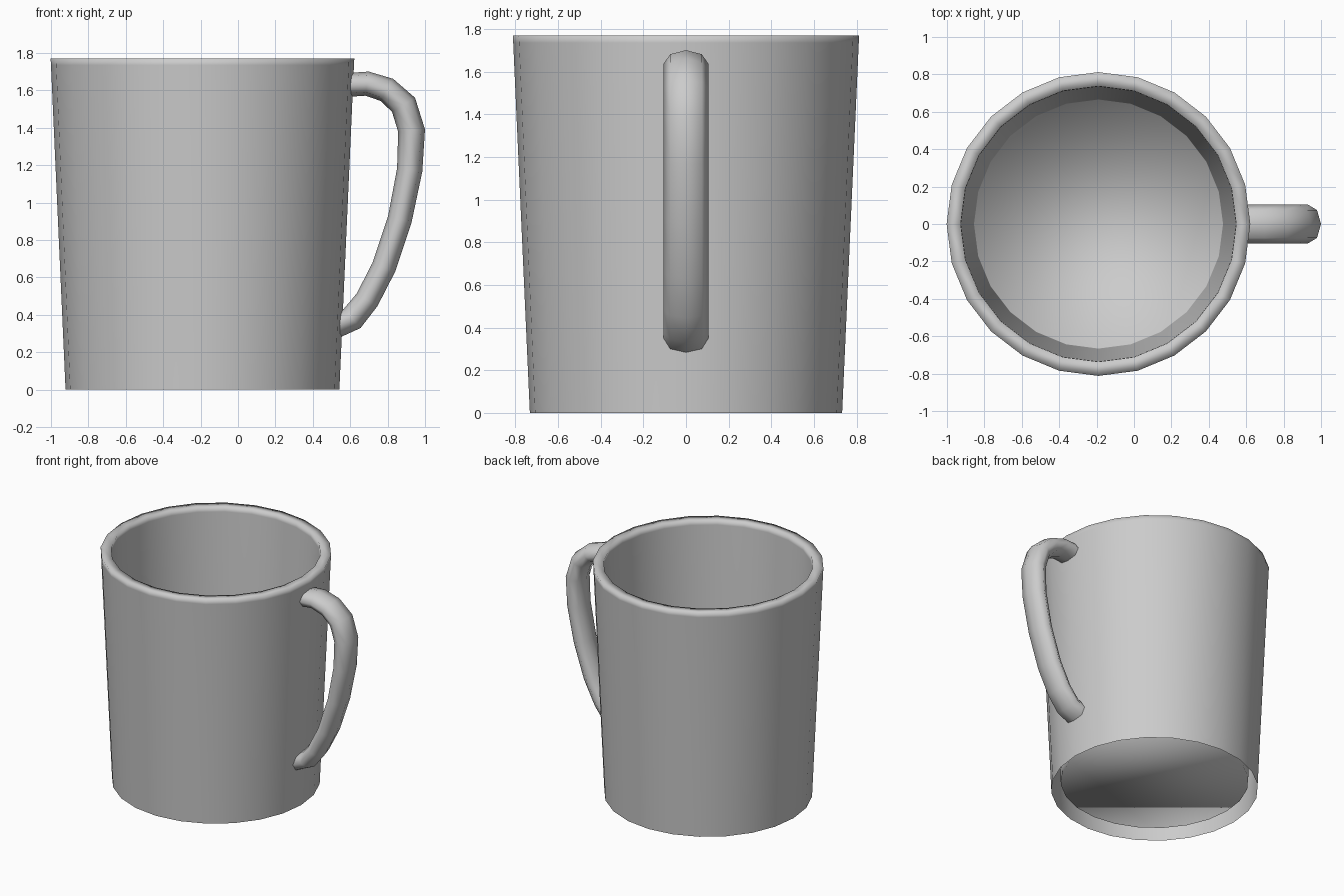
import bpy, bmesh
from math import sin, cos, tau
from mathutils import Vector

if "Cube" in bpy.data.objects:
    bpy.data.objects.remove(bpy.data.objects["Cube"])

SIDES = 24
CENTRE_X = -0.19


def make_object(name, bm):
    bmesh.ops.recalc_face_normals(bm, faces=bm.faces[:])
    mesh = bpy.data.meshes.new(name)
    bm.to_mesh(mesh)
    bm.free()
    obj = bpy.data.objects.new(name, mesh)
    bpy.context.collection.objects.link(obj)
    return obj


def skin(bm, rings):
    """Join successive closed rings of points with smooth quads."""
    loops = [[bm.verts.new(p) for p in ring] for ring in rings]
    for a, b in zip(loops, loops[1:]):
        n = len(a)
        for i in range(n):
            j = (i + 1) % n
            bm.faces.new((a[i], a[j], b[j], b[i])).smooth = True
    return loops


# Cup: outer wall open underneath, over a rim, down the parallel inner wall to the floor
profile = [(0.732, 0), (0.81, 1.735), (0.812, 1.77), (0.737, 1.77),
           (0.735, 1.735), (0.667, 0.11), (0.665, 0.065)]
bm = bmesh.new()
loops = skin(bm, [[(CENTRE_X + r * cos(tau * i / SIDES), r * sin(tau * i / SIDES), z)
                   for i in range(SIDES)] for r, z in profile])
bm.faces.new(loops[-1]).smooth = True
make_object("cup", bm)

# Handle: flattened octagon swept along a path in the xz plane (x, z, half thickness)
path = [(0.60, 1.63, 0.064), (0.69, 1.636, 0.065), (0.795, 1.603, 0.068), (0.885, 1.523, 0.072),
        (0.928, 1.385, 0.072), (0.918, 1.175, 0.068), (0.865, 0.91, 0.065), (0.78, 0.655, 0.065),
        (0.69, 0.48, 0.065), (0.61, 0.38, 0.068), (0.54, 0.348, 0.071)]
pts = [Vector((x, 0, z)) for x, z, _ in path]
rings = []
for i, p in enumerate(pts):
    if 0 < i < len(pts) - 1:
        tangent = (pts[i + 1] - pts[i - 1]).normalized()
    else:  # ends cut upright against the cup
        tangent = Vector((1 if i == 0 else -1, 0, 0))
    normal = Vector((-tangent.z, 0, tangent.x))
    rings.append([p + normal * path[i][2] * cos(tau * k / 8) + Vector((0, 0.105 * sin(tau * k / 8), 0))
                  for k in range(8)])
bm = bmesh.new()
skin(bm, rings)
make_object("handle", bm)
